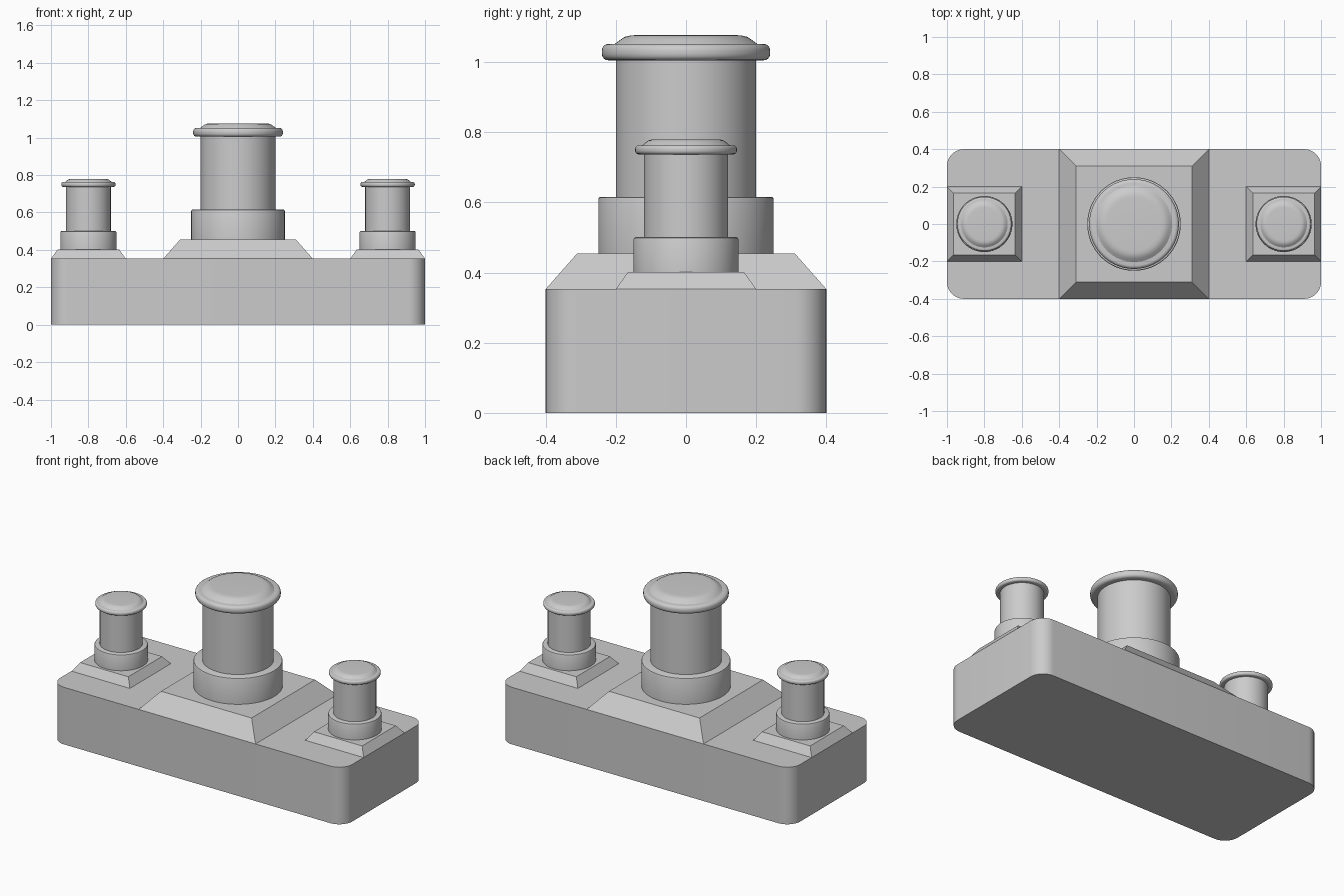
import bpy
import bmesh
from math import radians, cos, sin, pi

if "Cube" in bpy.data.objects:
    bpy.data.objects.remove(bpy.data.objects["Cube"], do_unlink=True)

# One plain grey for the whole model
grey = bpy.data.materials.new("plain grey")
grey.use_nodes = True
colour = (0.6, 0.6, 0.6, 1)
grey.diffuse_color = colour
grey.node_tree.nodes["Principled BSDF"].inputs["Base Color"].default_value = colour


def finish(name, bm, location, smooth=True):
    bmesh.ops.recalc_face_normals(bm, faces=bm.faces)
    mesh = bpy.data.meshes.new(name)
    bm.to_mesh(mesh)
    bm.free()
    mesh.materials.append(grey)
    obj = bpy.data.objects.new(name, mesh)
    obj.location = location
    bpy.context.collection.objects.link(obj)
    if smooth:
        bpy.ops.object.select_all(action='DESELECT')
        obj.select_set(True)
        bpy.context.view_layer.objects.active = obj
        bpy.ops.object.shade_smooth_by_angle(angle=radians(35))
    return obj


def lathe(name, profile, location, steps=64):
    """Spin a (radius, height) profile around z."""
    bm = bmesh.new()
    rings = [[bm.verts.new((r * cos(2 * pi * i / steps), r * sin(2 * pi * i / steps), z))
              for i in range(steps)] for r, z in profile]
    for low, high in zip(rings, rings[1:]):
        for i in range(steps):
            j = (i + 1) % steps
            bm.faces.new((low[i], low[j], high[j], high[i]))
    bm.faces.new(rings[0][::-1])
    bm.faces.new(rings[-1])
    return finish(name, bm, location)


def plinth(name, x, half_bottom, half_top, height):
    """Square block with sloping sides."""
    bm = bmesh.new()
    bmesh.ops.create_cube(bm, size=2)
    for v in bm.verts:
        half = half_top if v.co.z > 0 else half_bottom
        v.co = (v.co.x * half, v.co.y * half, height if v.co.z > 0 else 0)
    return finish(name, bm, (x, 0, BASE_TOP), smooth=False)


def rounded(r, low, high, radius, steps=4):
    """Profile of a disc whose outer rims are rounded."""
    arc = [radius * sin(pi / 2 * i / steps) for i in range(steps + 1)]
    rise = [radius * (1 - cos(pi / 2 * i / steps)) for i in range(steps + 1)]
    bottom = [(r - radius + a, low + b) for a, b in zip(arc, rise)]
    return bottom + [(q, low + high - z) for q, z in reversed(bottom)]


# Long base with rounded upright corners
BASE_TOP = 0.353
base = bmesh.new()
bmesh.ops.create_cube(base, size=1)
for v in base.verts:
    v.co = (v.co.x * 2, v.co.y * 0.8, (v.co.z + 0.5) * BASE_TOP)
uprights = [e for e in base.edges if abs(e.verts[0].co.z - e.verts[1].co.z) > 0.1]
bmesh.ops.bevel(base, geom=uprights, offset=0.09, segments=10, profile=0.5, affect='EDGES')
finish("base", base, (0, 0, 0))


def post(label, x, foot, collar, column, cap):
    """Plinth, collar, column and domed cap; each part is given by its sizes."""
    half_bottom, half_top, foot_top = foot
    collar_r, collar_top = collar
    column_r, column_top = column
    cap_r, cap_top, dome_r, dome_top = cap
    plinth(label + "_plinth", x, half_bottom, half_top, foot_top - BASE_TOP)
    at = (x, 0, 0)
    soft = 0.007
    lathe(label + "_collar", [(collar_r, foot_top), (collar_r, collar_top - soft),
                              (collar_r - soft * 0.3, collar_top - soft * 0.3),
                              (collar_r - soft, collar_top)], at)
    lathe(label + "_column", [(column_r, collar_top - 0.01), (column_r, column_top + 0.005)], at)
    lathe(label + "_cap_disc", rounded(cap_r, column_top, cap_top, (cap_top - column_top) * 0.4), at)
    rise = dome_top - cap_top
    lathe(label + "_cap_dome", [(dome_r, cap_top - 0.003), (dome_r, cap_top),
                                (dome_r * 0.92, cap_top + rise * 0.48),
                                (dome_r * 0.86, cap_top + rise * 0.8),
                                (dome_r * 0.78, dome_top - rise * 0.04),
                                (dome_r * 0.7, dome_top)], at)


# Tall middle post and two shorter end posts
post("middle", 0, (0.4, 0.31, 0.455), (0.25, 0.616), (0.2, 1.005), (0.24, 1.052, 0.203, 1.077))
for side, x in (("left", 0.8), ("right", -0.8)):
    post(side, x, (0.2, 0.165, 0.402), (0.15, 0.501), (0.12, 0.737), (0.145, 0.763, 0.125, 0.78))
